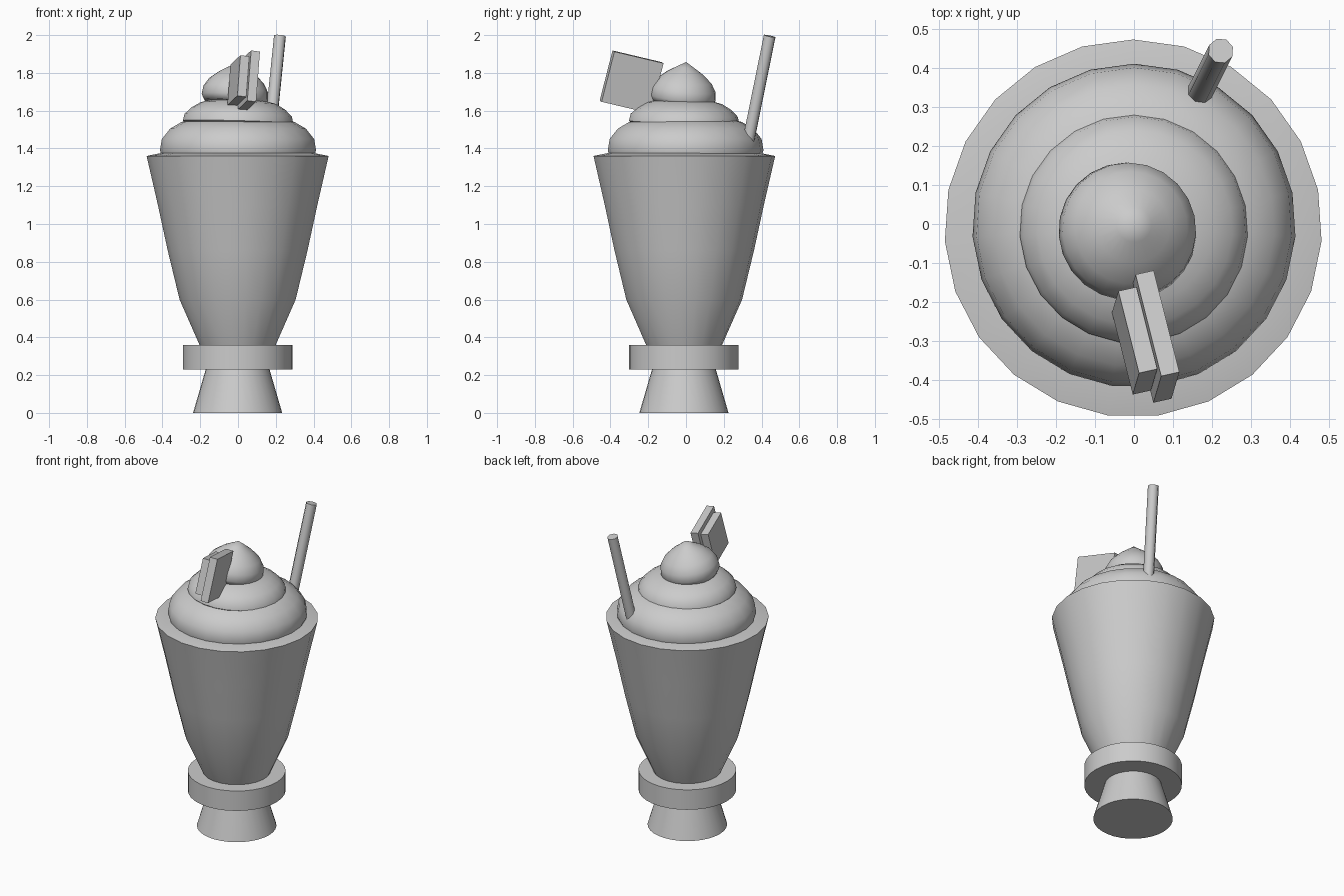
import bpy, bmesh, math
from mathutils import Vector, Matrix

if "Cube" in bpy.data.objects:
    bpy.data.objects.remove(bpy.data.objects["Cube"])


def finish(name, bm, smooth=None):
    bmesh.ops.recalc_face_normals(bm, faces=bm.faces[:])
    me = bpy.data.meshes.new(name)
    bm.to_mesh(me)
    bm.free()
    ob = bpy.data.objects.new(name, me)
    bpy.context.collection.objects.link(ob)
    if smooth:
        bpy.ops.object.select_all(action='DESELECT')
        ob.select_set(True)
        bpy.context.view_layer.objects.active = ob
        bpy.ops.object.shade_smooth_by_angle(angle=math.radians(smooth))
    return ob


def lathe(name, profile, sides, matrix=Matrix(), smooth=35):
    """Revolve (radius, z) points; first vertex of each ring points to +y."""
    bm = bmesh.new()
    rings = []
    for r, z in profile:
        if r == 0:
            rings.append([bm.verts.new((0, 0, z))] * sides)
        else:
            rings.append([bm.verts.new((r * math.sin(2 * math.pi * i / sides),
                                        r * math.cos(2 * math.pi * i / sides), z))
                          for i in range(sides)])
    for a, b in zip(rings, rings[1:]):
        for i in range(sides):
            j = (i + 1) % sides
            quad = list(dict.fromkeys((a[i], a[j], b[j], b[i])))
            bm.faces.new(quad)
    bm.transform(matrix)
    return finish(name, bm, smooth)


centre = Matrix.Translation((-0.002, -0.011, 0))

# Foot, collar and glass
lathe("foot", [(0, 0), (0.236, 0), (0.166, 0.24), (0, 0.24)], 32, centre)
lathe("collar", [(0, 0.23), (0.29, 0.23), (0.29, 0.36), (0, 0.36)], 32, centre)
lathe("glass", [(0, 0.355), (0.2, 0.355), (0.308, 0.6), (0.371, 0.86), (0.423, 1.1),
                (0.483, 1.36), (0.41, 1.375), (0, 1.375)], 23, centre)

# Whipped cream: three stacked, slightly tilted swirls
tiers = [
    ("cream_lower", (0, -0.004, 1.36), 0, 0,
     [(0, 0), (0.405, 0), (0.414, 0.03), (0.404, 0.09), (0.36, 0.145),
      (0.3, 0.18), (0.2, 0.205), (0, 0.21)]),
    ("cream_middle", (0, -0.012, 1.53), 1.5, -1.5,
     [(0, -0.02), (0.27, -0.01), (0.293, 0.01), (0.285, 0.045), (0.25, 0.08),
      (0.2, 0.11), (0.12, 0.13), (0, 0.135)]),
    ("cream_tip", (-0.02, -0.022, 1.64), 6, -6,
     [(0, -0.01), (0.16, 0), (0.177, 0.03), (0.172, 0.075), (0.145, 0.12),
      (0.095, 0.162), (0.045, 0.193), (0, 0.22)]),
]
for name, pos, tilt_y, tilt_x, prof in tiers:
    m = (Matrix.Translation(pos) @ Matrix.Rotation(math.radians(tilt_y), 4, 'Y')
         @ Matrix.Rotation(math.radians(tilt_x), 4, 'X'))
    lathe(name, prof, 23, m, 60)

# Straw leaning to the back right
low, high = Vector((0.16, 0.32, 1.39)), Vector((0.222, 0.443, 1.995))
axis = high - low
straw_m = Matrix.Translation(low) @ axis.to_track_quat('Z', 'Y').to_matrix().to_4x4()
lathe("straw", [(0, 0), (0.033, 0), (0.033, axis.length), (0, axis.length)], 8, straw_m, 50)

# Two square wafers side by side, the left one smaller
u = Vector((0.073, 0.247, 0.964)).normalized()
v = Vector((0.237, -0.94, 0.22))
v = (v - u * v.dot(u)).normalized()
n = u.cross(v)
for name, side, offset in (("large_wafer", 0.275, 0), ("small_wafer", 0.222, -0.05)):
    bm = bmesh.new()
    bmesh.ops.create_cube(bm, size=1)
    pos = Vector((0.05, -0.288, 1.752)) + n * offset
    rot = Matrix((n, u, v)).transposed().to_4x4()
    bm.transform(Matrix.Translation(pos) @ rot @ Matrix.Diagonal((0.048, side, side, 1)))
    finish(name, bm)
